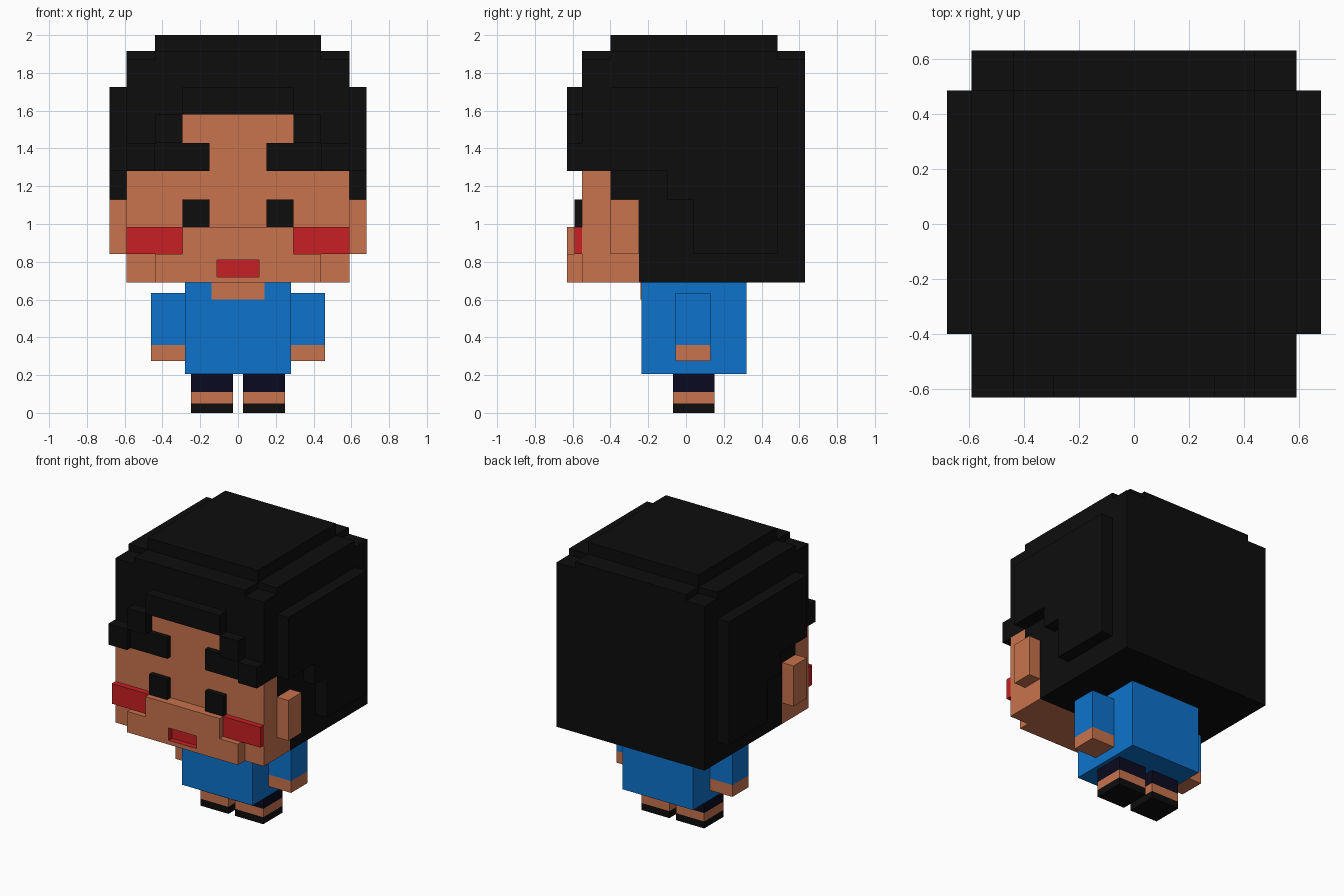
import bpy, bmesh
from mathutils import Vector

cube = bpy.data.objects.get("Cube")
if cube:
    bpy.data.objects.remove(cube, do_unlink=True)


def material(name, rgb):
    m = bpy.data.materials.new(name)
    m.use_nodes = True
    m.diffuse_color = (*rgb, 1)
    m.node_tree.nodes["Principled BSDF"].inputs["Base Color"].default_value = (*rgb, 1)
    return m


BLACK = material("black", (0.004, 0.004, 0.004))
SKIN = material("skin", (0.578, 0.171, 0.074))
RED = material("red", (0.578, 0.014, 0.018))
BLUE = material("blue", (0.004, 0.171, 0.604))
NAVY = material("navy", (0.003, 0.003, 0.014))


def box(name, mat, x, y, z):
    """Axis-aligned block given by its (low, high) range on each axis."""
    bm = bmesh.new()
    bmesh.ops.create_cube(bm, size=1)
    for v in bm.verts:
        v.co = Vector([r[0] if c < 0 else r[1] for c, r in zip(v.co, (x, y, z))])
    mesh = bpy.data.meshes.new(name)
    bm.to_mesh(mesh)
    bm.free()
    mesh.materials.append(mat)
    ob = bpy.data.objects.new(name, mesh)
    bpy.context.collection.objects.link(ob)
    return ob


def wide(name, mat, half, y, z):
    return box(name, mat, (-half, half), y, z)


def pair(name, mat, x, y, z):
    box("left_" + name, mat, x, y, z)
    box("right_" + name, mat, (-x[1], -x[0]), y, z)


# Named planes of the block grid
HEAD, FACE, BACK, CHIN = 0.59, -0.55, 0.63, 0.69
RAISED, BANG = -0.59, -0.63

# Face
wide("face", SKIN, HEAD, (FACE, -0.25), (CHIN, 1.13))
wide("upper_face", SKIN, HEAD, (FACE, -0.4), (1.13, 1.28))
wide("brow_gap", SKIN, 0.15, (FACE - 0.003, FACE), (1.28, 1.43))
wide("forehead", SKIN, 0.295, (FACE - 0.003, FACE), (1.43, 1.58))
pair("ear", SKIN, (HEAD, 0.68), (-0.4, -0.25), (0.84, 1.13))
pair("eye", BLACK, (0.15, 0.295), (RAISED, FACE), (0.985, 1.13))
pair("eyebrow", BLACK, (0.15, 0.44), (RAISED, FACE), (1.28, 1.43))
pair("cheek", RED, (0.295, HEAD), (RAISED, FACE), (0.84, 0.985))
wide("nose_bridge", SKIN, 0.295, (BANG, FACE), (0.84, 0.985))

# Muzzle with a red recessed mouth
muzzle = wide("muzzle", SKIN, 0.44, (BANG, FACE), (CHIN, 0.84))
muzzle.data.materials.append(RED)
bm = bmesh.new()
bm.from_mesh(muzzle.data)
front = min(bm.faces, key=lambda f: f.calc_center_median().y)
bmesh.ops.inset_individual(bm, faces=[front], thickness=0.02)
for v in front.verts:
    v.co.x = 0.11 if v.co.x > 0 else -0.11
    v.co.z = 0.81 if v.co.z > 0.765 else 0.72
mouth = bmesh.ops.extrude_discrete_faces(bm, faces=[front])["faces"][0]
for v in mouth.verts:
    v.co.y += 0.04
    for f in v.link_faces:
        f.material_index = 1
bm.to_mesh(muzzle.data)
bm.free()

# Hair mass
wide("hair_back", BLACK, HEAD, (-0.25, BACK), (CHIN, 1.28))
wide("hair_temple", BLACK, HEAD, (-0.4, -0.25), (1.13, 1.28))
wide("hair_upper", BLACK, HEAD, (FACE, BACK), (1.28, 1.87))
wide("hair_crown_across", BLACK, HEAD, (-0.4, 0.485), (1.87, 1.915))
wide("hair_crown_along", BLACK, 0.44, (FACE, BACK), (1.87, 1.915))
wide("hair_top", BLACK, 0.44, (-0.4, 0.485), (1.915, 2.0))

# Stepped side hair
pair("side_hair_upper", BLACK, (HEAD, 0.68), (-0.4, 0.485), (1.28, 1.725))
pair("side_hair_middle", BLACK, (HEAD, 0.68), (-0.1, 0.485), (1.13, 1.28))
pair("side_hair_lower", BLACK, (HEAD, 0.68), (0.04, 0.485), (0.84, 1.13))

# Stepped fringe
wide("fringe_centre", BLACK, 0.295, (BANG, FACE), (1.58, 1.725))
pair("fringe_middle", BLACK, (0.295, 0.44), (BANG, FACE), (1.43, 1.58))
pair("fringe_outer", BLACK, (0.44, HEAD), (BANG, FACE), (1.28, 1.43))

# Body and arms
wide("shirt", BLUE, 0.28, (-0.235, 0.32), (0.205, CHIN))
wide("neckline", SKIN, 0.14, (-0.24, -0.235), (0.6, CHIN))
pair("sleeve", BLUE, (0.28, 0.46), (-0.055, 0.13), (0.36, 0.635))
pair("hand", SKIN, (0.28, 0.46), (-0.055, 0.13), (0.275, 0.36))

# Legs
for part, mat, z in (("shorts", NAVY, (0.11, 0.205)),
                     ("ankle", SKIN, (0.05, 0.11)),
                     ("shoe", BLACK, (0, 0.05))):
    pair(part, mat, (0.027, 0.25), (-0.07, 0.15), z)
